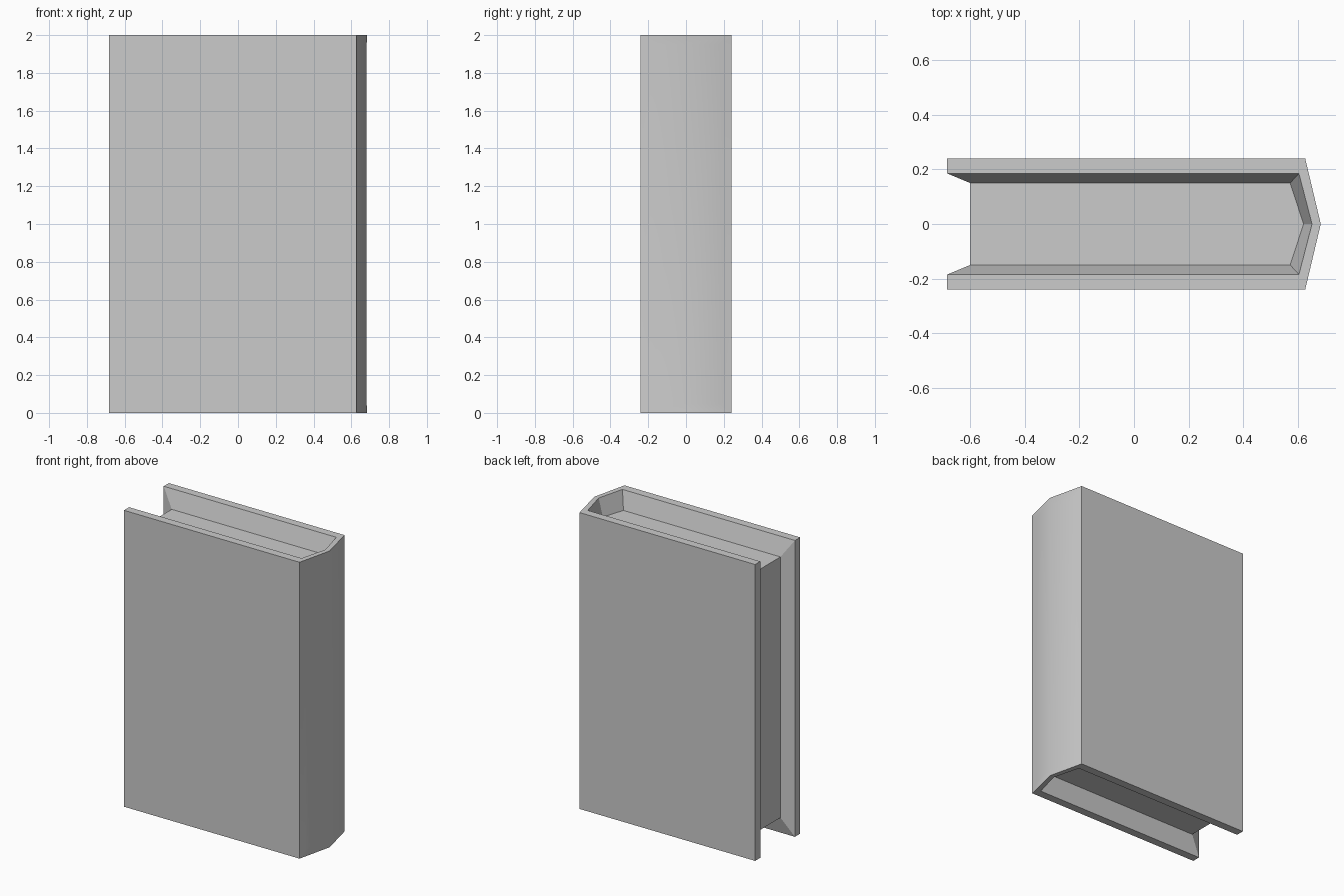
import bpy, bmesh, math

if "Cube" in bpy.data.objects:
    bpy.data.objects.remove(bpy.data.objects["Cube"])

HEIGHT = 2.0
PAGE_GAP = 0.12


def u_profile(x_open, x_corner, x_apex, y):
    """Plan outline running round the spine from one cover to the other."""
    return [(x_open, -y), (x_corner, -y), (x_apex, 0), (x_corner, y), (x_open, y)]


outer = u_profile(-0.684, 0.627, 0.684, 0.24)
inner = u_profile(-0.684, 0.604, 0.652, 0.185)
page = u_profile(-0.60, 0.572, 0.621, 0.15)

bm = bmesh.new()


def ring(profile, z):
    return [bm.verts.new((x, y, z)) for x, y in profile]


outer_low, outer_top = ring(outer, 0), ring(outer, HEIGHT)
inner_low, inner_top = ring(inner, 0), ring(inner, HEIGHT)
page_low, page_top = ring(page, PAGE_GAP), ring(page, HEIGHT - PAGE_GAP)

# Covers and spine: outer wall, rims and sloping inner walls
rows = [page_low, inner_low, outer_low, outer_top, inner_top, page_top]
spine_faces = []
for a, b in zip(rows, rows[1:]):
    for i in range(4):
        f = bm.faces.new((a[i], a[i + 1], b[i + 1], b[i]))
        if a is outer_low and i in (1, 2):
            spine_faces.append(f)

# Open edges of the covers and the slopes down to the page edge
for i in (0, 4):
    bm.faces.new((outer_low[i], outer_top[i], inner_top[i], inner_low[i]))
    bm.faces.new((inner_low[i], inner_top[i], page_top[i], page_low[i]))

# Page block: top, bottom and fore edge
bm.faces.new(page_top)
bm.faces.new(page_low)
bm.faces.new((page_low[0], page_low[4], page_top[4], page_top[0]))
bmesh.ops.recalc_face_normals(bm, faces=bm.faces)

# Slightly sunken spine panel, softly shaded
inset = bmesh.ops.inset_region(bm, faces=spine_faces, thickness=0.05,
                               depth=-0.003, use_even_offset=True)
for f in spine_faces + inset["faces"]:
    f.smooth = True
for f in spine_faces:
    for e in f.edges:
        if all(g in spine_faces for g in e.link_faces):
            e.smooth = False

# Keep the outer border of the spine crisp
for e in bm.edges:
    if len(e.link_faces) == 2 and e.calc_face_angle() > math.radians(40):
        e.smooth = False

mesh = bpy.data.meshes.new("book")
bm.to_mesh(mesh)
bm.free()
book = bpy.data.objects.new("book", mesh)
bpy.context.collection.objects.link(book)
